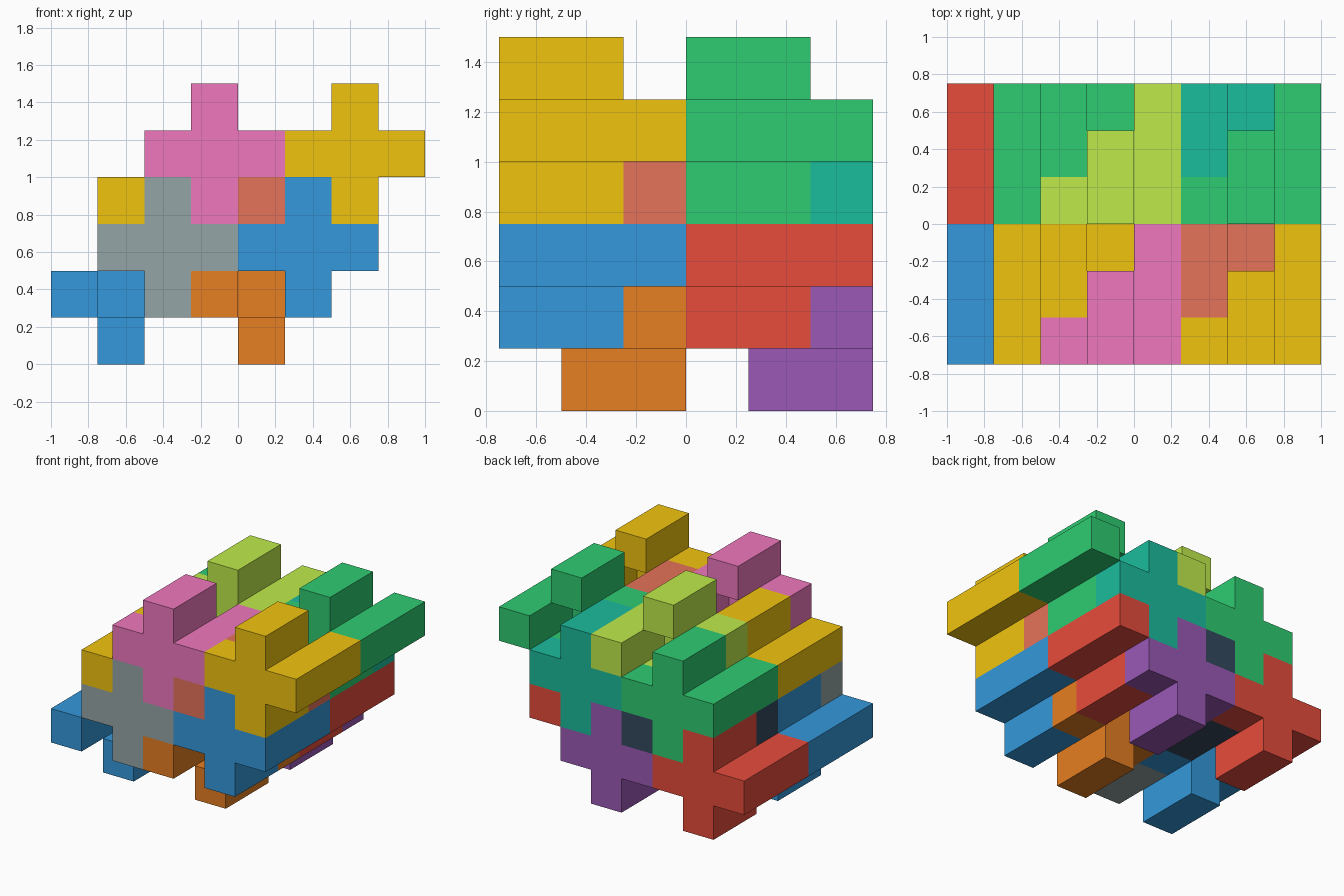
import bpy, bmesh
from mathutils import Vector

if "Cube" in bpy.data.objects:
    bpy.data.objects.remove(bpy.data.objects["Cube"])

U = 0.25  # cell size


def srgb(h):
    def lin(c):
        return c / 12.92 if c <= 0.04045 else ((c + 0.055) / 1.055) ** 2.4
    return tuple(lin(int(h[i:i + 2], 16) / 255) for i in (0, 2, 4)) + (1.0,)


PALETTE = {
    "blue": "3498db", "green": "2ecc71", "red": "e74c3c", "purple": "9b59b6",
    "orange": "e67e22", "yellow": "f1c40f", "teal": "1abc9c", "grey": "95a5a6",
    "slate": "34495e", "pink": "f078be", "lime": "bfeb4b", "salmon": "e6735a",
}
MATS = {}
for name, code in PALETTE.items():
    MATS[name] = bpy.data.materials.new(name)
    MATS[name].diffuse_color = srgb(code)

# Cross piece: each arm (dx, dz) and its depth in cells
ARMS = {(0, 0): 1, (-1, 0): 1, (1, 0): 3, (0, 1): 2, (0, -1): 2}


def cross_cells(turned):
    """Cells of one cross; turned = rotated half a turn about the vertical."""
    cells = {(dx, y, dz) for (dx, dz), n in ARMS.items() for y in range(n)}
    return {(-x, 2 - y, z) for x, y, z in cells} if turned else cells


def add_piece(name, colour, cx, cz, y0, turned):
    cells = cross_cells(turned)
    bm = bmesh.new()
    # Skin the cells: a quad wherever a cell has no neighbour
    for c in cells:
        for axis in range(3):
            for s in (-1, 1):
                n = list(c)
                n[axis] += s
                if tuple(n) in cells:
                    continue
                a, b = (axis + 1) % 3, (axis + 2) % 3
                loop = [(-1, -1), (1, -1), (1, 1), (-1, 1)]
                verts = []
                for p, q in loop[::s]:
                    v = Vector(c)
                    v[axis] += s / 2
                    v[a] += p / 2
                    v[b] += q / 2
                    verts.append(bm.verts.new(v * U))
                bm.faces.new(verts)
    bmesh.ops.remove_doubles(bm, verts=bm.verts, dist=1e-4)
    bmesh.ops.dissolve_limit(bm, angle_limit=0.01, verts=bm.verts, edges=bm.edges)
    mesh = bpy.data.meshes.new(name)
    bm.to_mesh(mesh)
    bm.free()
    mesh.materials.append(MATS[colour])
    ob = bpy.data.objects.new(name, mesh)
    ob.location = ((cx - 3.5) * U, (y0 - 2.5) * U, (cz + 0.5) * U)
    bpy.context.collection.objects.link(ob)


# Interlocking rows: (centre x, centre z, turned, front colour, back colour)
LAYOUT = [
    (1, 1, True, "blue", "red"), (4, 1, True, "orange", "purple"),
    (2, 2, False, "grey", "slate"), (5, 2, False, "blue", "red"),
    (2, 3, True, "yellow", "green"), (5, 3, True, "salmon", "teal"),
    (3, 4, False, "pink", "lime"), (6, 4, False, "yellow", "green"),
]
for i, (cx, cz, turned, front, back) in enumerate(LAYOUT):
    side = "left" if i % 2 == 0 else "right"
    add_piece(f"front_{side}_cross_row_{cz}", front, cx, cz, 0, turned)
    add_piece(f"back_{side}_cross_row_{cz}", back, cx, cz, 3, turned)

for m in bpy.data.materials:
    if m.users and not m.is_grease_pencil:
        m.use_nodes = True
        m.node_tree.nodes["Principled BSDF"].inputs["Base Color"].default_value = m.diffuse_color
